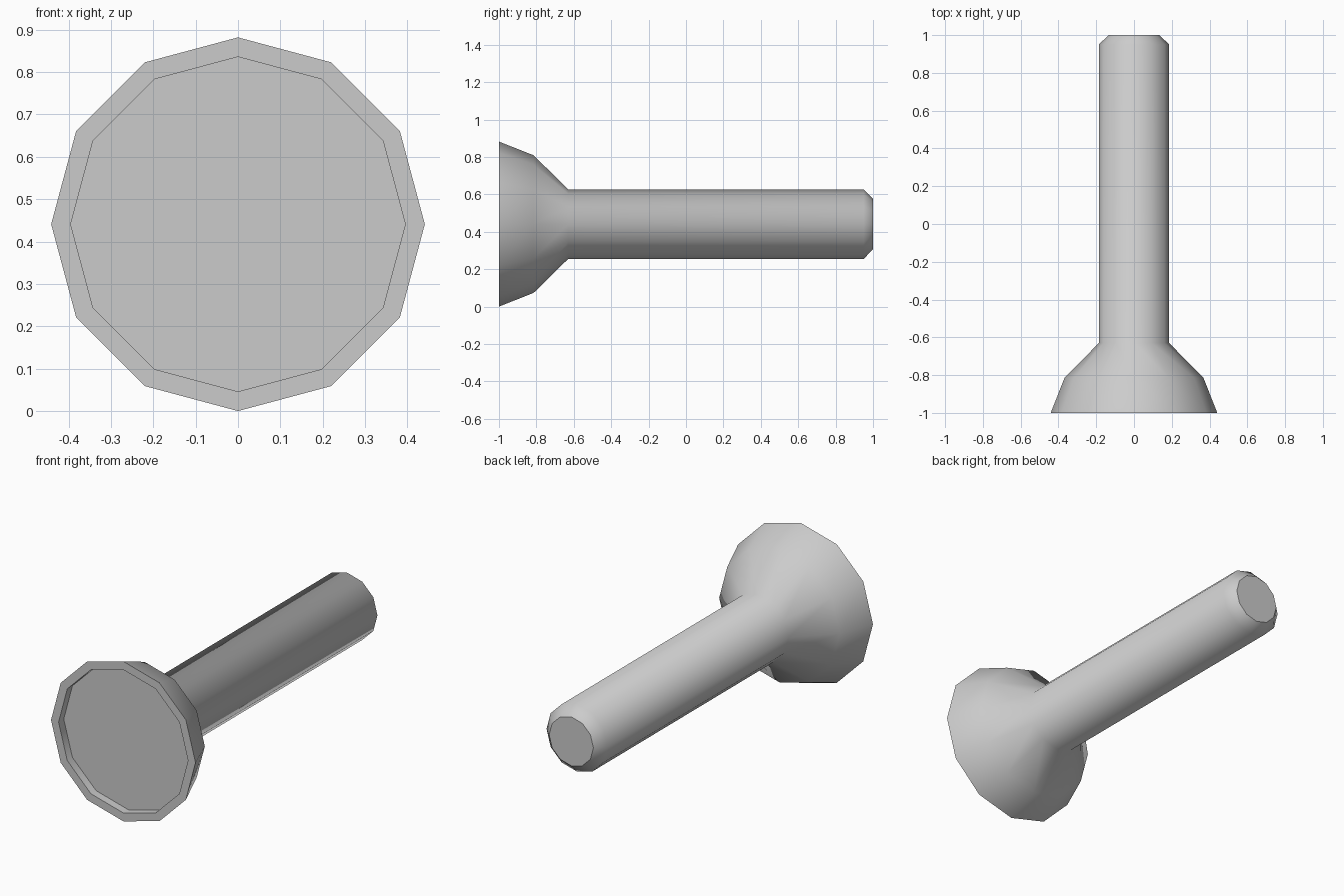
import bpy, bmesh, math

if "Cube" in bpy.data.objects:
    bpy.data.objects.remove(bpy.data.objects["Cube"])

SIDES = 12
R_HEAD = 0.441      # also the height of the axis, so the head rests on z = 0


def lathe(name, profile, cap_start=False, cap_end=False):
    """Revolve (radius, y) points around the torch's y axis."""
    bm = bmesh.new()
    rings = []
    for r, y in profile:
        rings.append([bm.verts.new((r * math.cos(a), y, R_HEAD + r * math.sin(a)))
                      for a in (2 * math.pi * i / SIDES for i in range(SIDES))])
    for a, b in zip(rings, rings[1:]):
        for i in range(SIDES):
            j = (i + 1) % SIDES
            bm.faces.new((a[i], a[j], b[j], b[i]))
    if cap_start:
        bm.faces.new(rings[0])
    if cap_end:
        bm.faces.new(rings[-1][::-1])
    # outer walls are wound outward; cap_start must face -y
    mesh = bpy.data.meshes.new(name)
    bm.to_mesh(mesh)
    bm.free()
    obj = bpy.data.objects.new(name, mesh)
    bpy.context.collection.objects.link(obj)
    bpy.ops.object.select_all(action='DESELECT')
    obj.select_set(True)
    bpy.context.view_layer.objects.active = obj
    bpy.ops.object.shade_smooth_by_angle(angle=math.radians(60))
    return obj


# Body: recess wall, flat rim, flared head, handle, chamfered tail
lathe("torch_body", [
    (0.395, -0.955), (0.395, -1.0), (R_HEAD, -1.0),
    (0.368, -0.815), (0.186, -0.63),
    (0.186, 0.95), (0.135, 1.0)], cap_end=True)

# Lens: flat disc at the bottom of the recess
lathe("lens", [(0.395, -0.955)], cap_start=True)
